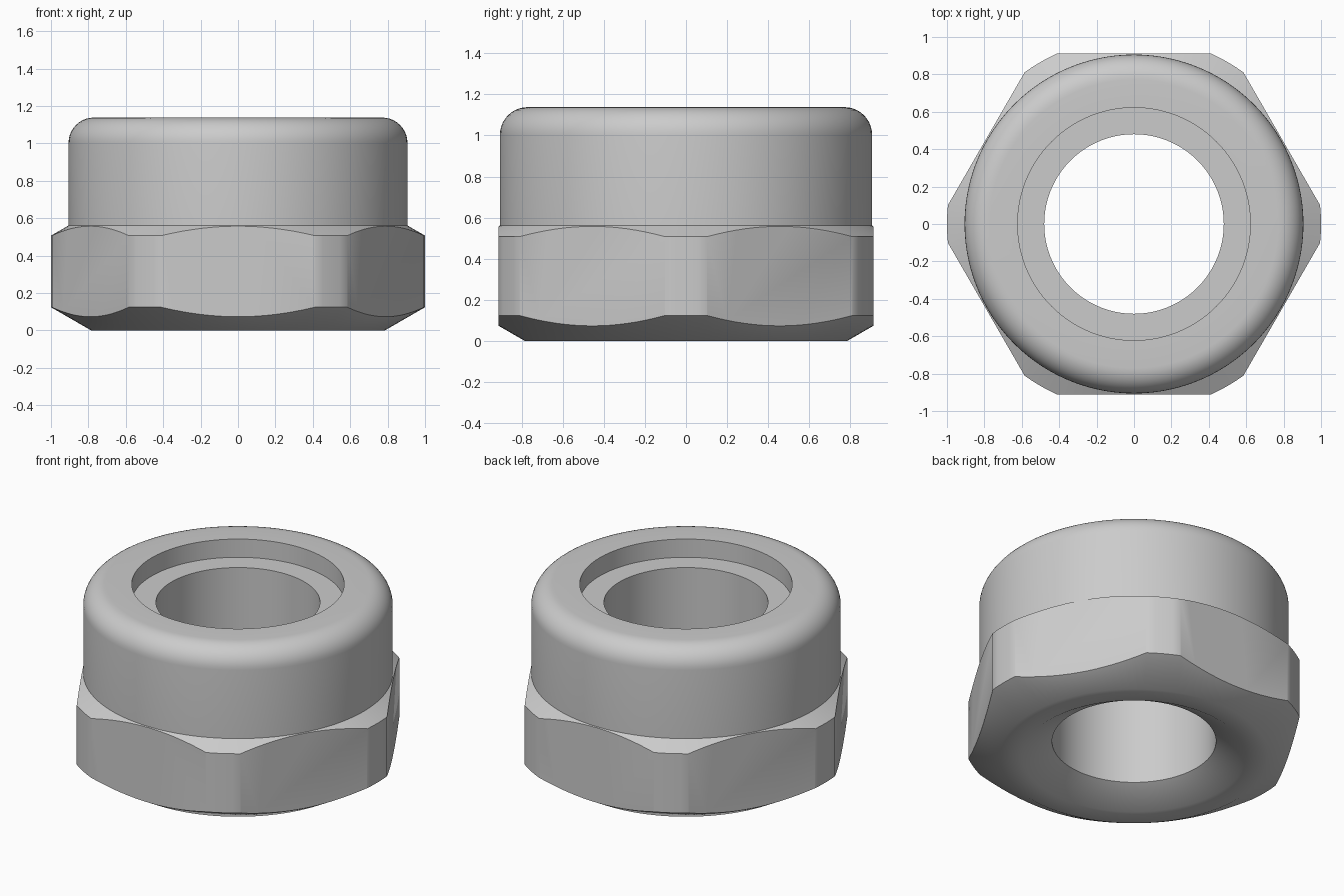
import bpy, bmesh, math

cube = bpy.data.objects.get("Cube")
if cube:
    bpy.data.objects.remove(cube, do_unlink=True)

SEGMENTS = 120
APOTHEM = 0.912      # centre to wrench flat
BODY_R = 0.906       # collar radius
BORE_R = 0.48
RECESS_R = 0.622
HEIGHT = 1.138
FILLET = 0.135

# One plain steel colour
steel = bpy.data.materials.new("grey steel")
steel.use_nodes = True
grey = (0.6, 0.6, 0.6, 1)
steel.diffuse_color = grey
steel.node_tree.nodes["Principled BSDF"].inputs["Base Color"].default_value = grey


def add_object(name, bm):
    bmesh.ops.recalc_face_normals(bm, faces=bm.faces)
    mesh = bpy.data.meshes.new(name)
    bm.to_mesh(mesh)
    bm.free()
    mesh.materials.append(steel)
    obj = bpy.data.objects.new(name, mesh)
    bpy.context.collection.objects.link(obj)
    return obj


def lathe(name, profile):
    """Revolve a closed (radius, z) profile around the z axis."""
    bm = bmesh.new()
    rings = []
    for i in range(SEGMENTS):
        a = math.tau * i / SEGMENTS
        rings.append([bm.verts.new((r * math.cos(a), r * math.sin(a), z)) for r, z in profile])
    n = len(profile)
    for i in range(SEGMENTS):
        a, b = rings[i], rings[(i + 1) % SEGMENTS]
        for j in range(n):
            k = (j + 1) % n
            bm.faces.new((a[j], b[j], b[k], a[k]))
    return add_object(name, bm)


# Turned profile: countersink, washer face, chamfered hex band, rounded collar, recess
profile = [(BORE_R, 0.1), (0.653, 0), (0.785, 0), (1.0, 0.124), (1.0, 0.507), (BODY_R, 0.561)]
for i in range(11):
    t = math.pi / 2 * i / 10
    profile.append((BODY_R - FILLET + FILLET * math.cos(t), HEIGHT - FILLET + FILLET * math.sin(t)))
profile += [(RECESS_R, HEIGHT), (RECESS_R, 1.02), (BORE_R, 1.02)]
nut = lathe("lock_nut", profile)

# Hexagonal prism that trims the band to six wrench flats
bm = bmesh.new()
corner = APOTHEM / math.cos(math.pi / 6)
base = bm.faces.new([bm.verts.new((corner * math.cos(i * math.pi / 3),
                                   corner * math.sin(i * math.pi / 3), -0.5)) for i in range(6)])
top = bmesh.ops.extrude_face_region(bm, geom=[base])["geom"]
bmesh.ops.translate(bm, vec=(0, 0, 2.5), verts=[v for v in top if isinstance(v, bmesh.types.BMVert)])
cutter = add_object("hex_cutter", bm)
cutter.hide_render = True

trim = nut.modifiers.new("hex trim", "BOOLEAN")
trim.operation = "INTERSECT"
trim.solver = "EXACT"
trim.object = cutter

bpy.ops.object.select_all(action="DESELECT")
bpy.context.view_layer.objects.active = nut
nut.select_set(True)
bpy.ops.object.modifier_apply(modifier=trim.name)
bpy.data.objects.remove(cutter, do_unlink=True)
bpy.ops.object.shade_smooth_by_angle(angle=math.radians(40))
